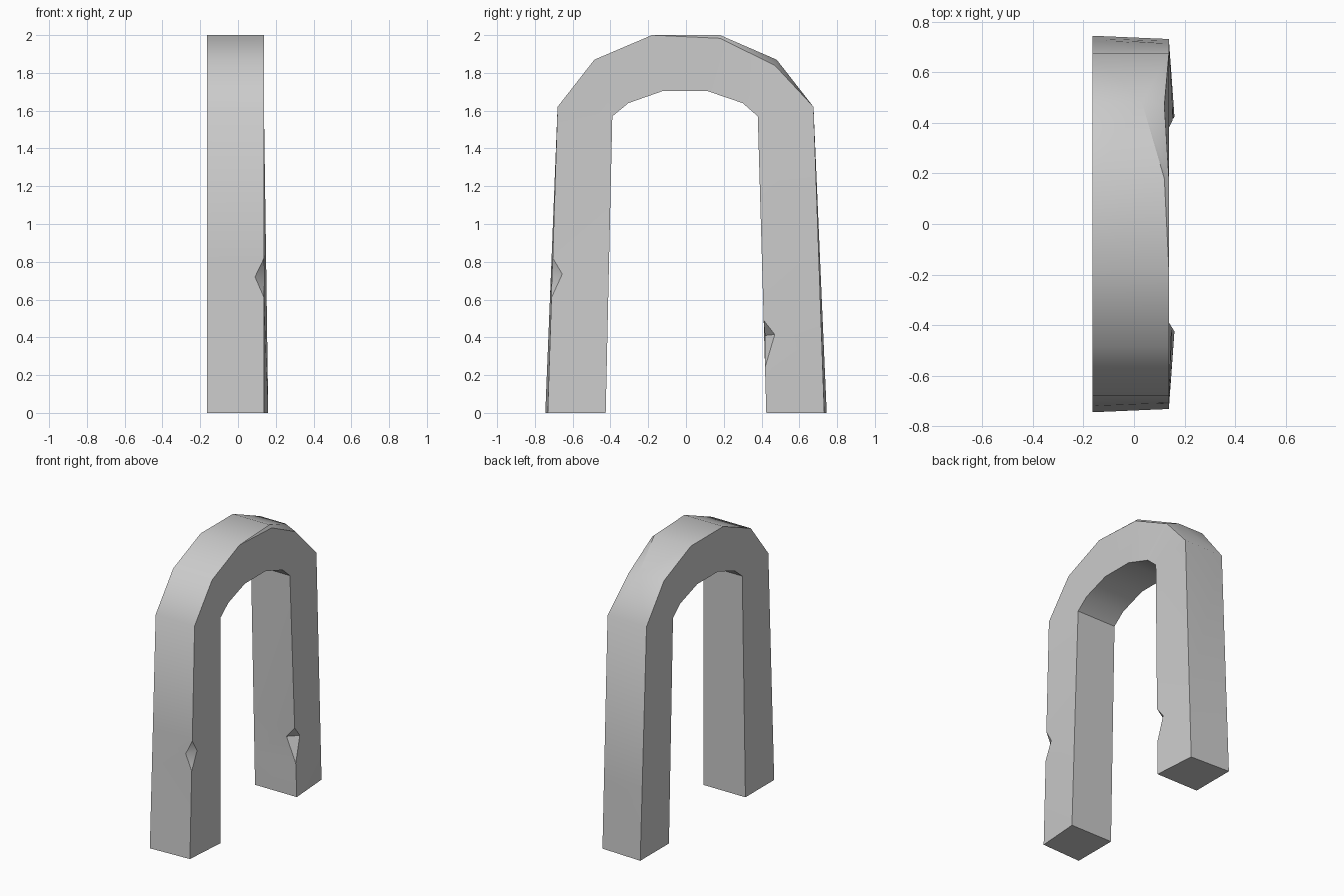
import bpy, bmesh

if "Cube" in bpy.data.objects:
    bpy.data.objects.remove(bpy.data.objects["Cube"])

BACK, FRONT = -0.165, 0.138

# Arch path: (outer y, outer z, inner y, inner z), from one leg top to the other
crown = [(-0.68, 1.62, -0.39, 1.57), (-0.485, 1.87, -0.305, 1.64),
         (-0.18, 2.0, -0.12, 1.705), (0.18, 2.0, 0.11, 1.705),
         (0.48, 1.87, 0.30, 1.64), (0.675, 1.62, 0.38, 1.57)]


def section(oy, oz, iy, iz, splay=0.0, outer_chip=None, inner_chip=None):
    """Six-corner section; each front corner is doubled so it can be chipped."""
    side = 1 if oy > 0 else -1
    fo = oy - side * 0.013 * splay          # front outer corner leans in
    fi = FRONT + 0.022 * splay              # front inner corner leans out
    s = [(BACK, oy, oz), (FRONT, fo, oz), (FRONT, fo, oz),
         (fi, iy, iz), (fi, iy, iz), (BACK, iy, iz)]
    if outer_chip:
        s[1], s[2] = outer_chip
    if inner_chip:
        s[3], s[4] = inner_chip
    return s


def leg(side, stations):
    """Leg sections from the foot upwards; stations are (z, chip arguments)."""
    top = crown[0] if side < 0 else crown[-1]
    out = []
    for z, chips in stations:
        t = z / 1.6
        oy = side * 0.745 * (1 - t) + top[0] * t
        iy = side * 0.425 * (1 - t) + top[2] * t
        out.append(section(oy, z, iy, z, 1 - t, **chips))
    return out


# Left leg with an outer-edge chip, right leg with an inner-edge chip
left = leg(-1, [(0, {}), (0.61, {}),
                (0.735, dict(outer_chip=((0.09, -0.71, 0.72), (0.14, -0.655, 0.735)))),
                (0.82, {})])
right = leg(1, [(0, {}), (0.24, {}),
                (0.41, dict(inner_chip=((0.152, 0.47, 0.415), (0.085, 0.418, 0.41)))),
                (0.49, {})])

# Crown with a large chip on one shoulder
arch = [section(*c) for c in crown]
arch[3][1:3] = [(0.12, 0.18, 2.0), (FRONT, 0.18, 1.983)]
arch[4][1:3] = [(0.032, 0.48, 1.87), (0.12, 0.47, 1.84)]

# Skin the sections into one solid
bm = bmesh.new()
rings = [[bm.verts.new(p) for p in s] for s in left + arch + right[::-1]]
for a, b in zip(rings, rings[1:]):
    for i in range(6):
        j = (i + 1) % 6
        bm.faces.new((a[i], a[j], b[j], b[i]))
bm.faces.new(rings[0])
bm.faces.new(rings[-1])
bmesh.ops.remove_doubles(bm, verts=bm.verts[:], dist=0.0005)
bmesh.ops.triangulate(bm, faces=[f for f in bm.faces if len(f.verts) > 3])
bmesh.ops.recalc_face_normals(bm, faces=bm.faces[:])

mesh = bpy.data.meshes.new("stone_arch")
bm.to_mesh(mesh)
bm.free()
obj = bpy.data.objects.new("stone_arch", mesh)
bpy.context.collection.objects.link(obj)
bpy.context.view_layer.objects.active = obj
obj.select_set(True)
bpy.ops.object.shade_smooth_by_angle(angle=0.68)
